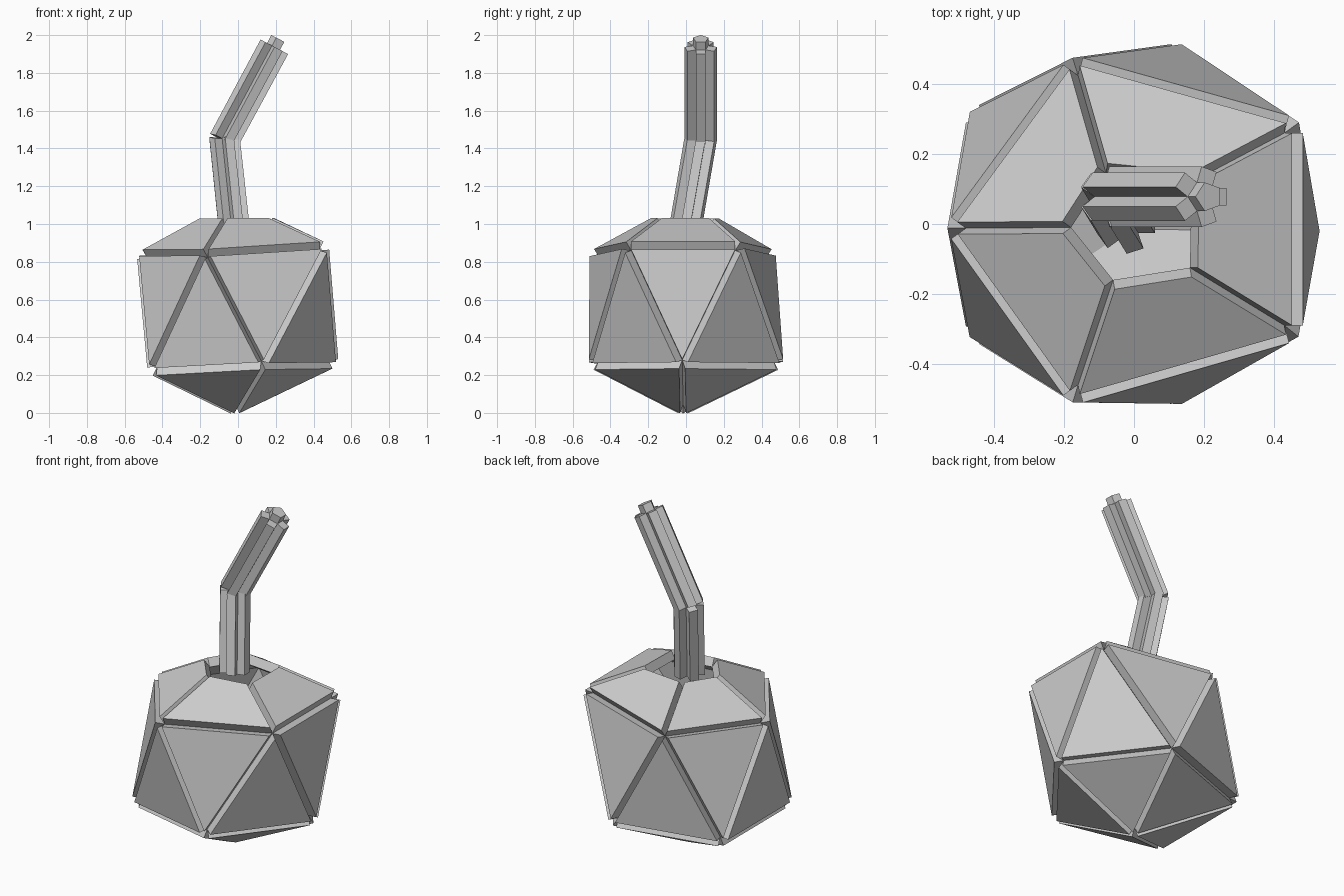
import bpy, bmesh, math
from mathutils import Vector, Matrix

if "Cube" in bpy.data.objects:
    bpy.data.objects.remove(bpy.data.objects["Cube"])


def plated(name, verts, faces, thickness):
    """Shell whose every face is a separate plate, thickened outward (V grooves between)."""
    me = bpy.data.meshes.new(name)
    me.from_pydata(verts, [], faces)
    bm = bmesh.new()
    bm.from_mesh(me)
    bmesh.ops.split_edges(bm, edges=bm.edges[:])
    bm.to_mesh(me)
    bm.free()
    ob = bpy.data.objects.new(name, me)
    bpy.context.collection.objects.link(ob)
    mod = ob.modifiers.new("plates", 'SOLIDIFY')
    mod.thickness = thickness
    mod.offset = 1
    return ob


# Faceted body: hollow, slightly irregular icosahedron with an open top
bottom = [(-.015, -.015, .044)]
lower = [(.478, -.02, .28), (.123, .464, .275), (-.428, .29, .245),
         (-.428, -.293, .245), (.123, -.464, .275)]
upper = [(.43, .26, .86), (-.16, .425, .822), (-.481, -.012, .82),
         (-.16, -.46, .822), (.43, -.29, .86)]
rim = [(.165, .12, .985), (-.08, .145, .985), (-.18, -.01, .985),
       (-.06, -.16, .985), (.16, -.125, .985)]
faces = []
for i in range(5):
    j = (i + 1) % 5
    L, M, U, V, R, S = 1 + i, 1 + j, 6 + i, 6 + j, 11 + i, 11 + j
    faces += [(0, M, L), (L, M, U), (M, V, U), (U, V, S, R)]
plated("faceted_body", bottom + lower + upper + rim, faces, .053)


# Bent stem: five-sided tube with plates and a capped tip
def ring(center, tilt, radius=.043):
    rot = Matrix.Rotation(math.radians(tilt), 3, 'Y')
    return [Vector(center) + rot @ Vector((radius * math.cos(a), radius * math.sin(a), 0))
            for a in (math.radians(36 + 72 * k) for k in range(5))]


stem = ring((-.023, 0, 1.0), 0) + ring((-.071, .078, 1.45), 12) + ring((.192, .078, 1.938), 27.5)
faces = [(5 * s + k, 5 * s + (k + 1) % 5, 5 * s + 5 + (k + 1) % 5, 5 * s + 5 + k)
         for s in range(2) for k in range(5)]
faces.append(tuple(range(10, 15)))
plated("bent_stem", stem, faces, .048)
